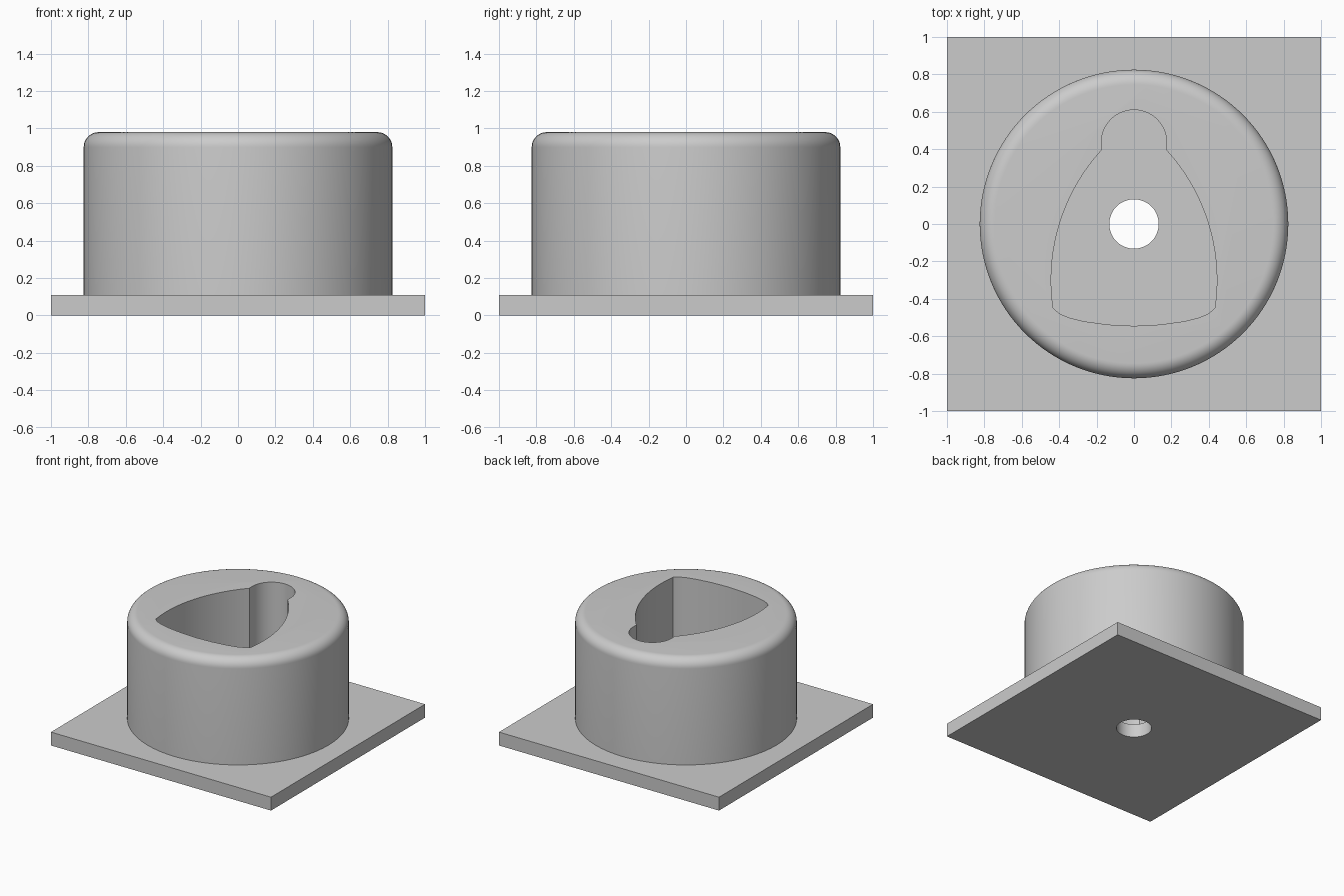
import bpy, bmesh, math

default_cube = bpy.data.objects.get("Cube")
if default_cube:
    bpy.data.objects.remove(default_cube, do_unlink=True)

PLATE_TOP = 0.11
BODY_TOP = 0.98
BODY_RADIUS = 0.825
FILLET = 0.08
SEGMENTS = 128

grey = bpy.data.materials.new("plain grey")
grey.use_nodes = True
colour = (0.6, 0.6, 0.6, 1)
grey.diffuse_color = colour
grey.node_tree.nodes["Principled BSDF"].inputs["Base Color"].default_value = colour


def circle(radius, count=SEGMENTS):
    return [(radius * math.cos(2 * math.pi * i / count),
             radius * math.sin(2 * math.pi * i / count)) for i in range(count)]


def prism(name, outline, bottom, top):
    """Solid made by extruding a closed outline upwards."""
    bm = bmesh.new()
    base = bm.faces.new([bm.verts.new((x, y, bottom)) for x, y in outline])
    side = bmesh.ops.extrude_face_region(bm, geom=[base])["geom"]
    moved = [v for v in side if isinstance(v, bmesh.types.BMVert)]
    bmesh.ops.translate(bm, verts=moved, vec=(0, 0, top - bottom))
    bmesh.ops.recalc_face_normals(bm, faces=bm.faces)
    mesh = bpy.data.meshes.new(name)
    bm.to_mesh(mesh)
    bm.free()
    obj = bpy.data.objects.new(name, mesh)
    bpy.context.collection.objects.link(obj)
    mesh.materials.append(grey)
    return obj


def activate(obj):
    bpy.ops.object.select_all(action='DESELECT')
    obj.select_set(True)
    bpy.context.view_layer.objects.active = obj


def combine(target, other, operation):
    """Apply a boolean and discard the helper."""
    mod = target.modifiers.new(operation.title(), 'BOOLEAN')
    mod.operation = operation
    mod.solver = 'EXACT'
    mod.object = other
    activate(target)
    bpy.ops.object.modifier_apply(modifier=mod.name)
    bpy.data.objects.remove(other, do_unlink=True)


# Square base plate
block = prism("mould_block", [(-1, -1), (1, -1), (1, 1), (-1, 1)], 0, PLATE_TOP)

# Round body with a rounded top rim
body = prism("body", circle(BODY_RADIUS), PLATE_TOP / 2, BODY_TOP)
bm = bmesh.new()
bm.from_mesh(body.data)
rim = [e for e in bm.edges if all(v.co.z > BODY_TOP - 0.01 for v in e.verts)]
bmesh.ops.bevel(bm, geom=rim, offset=FILLET, segments=10, profile=0.5, affect='EDGES')
bm.to_mesh(body.data)
bm.free()
combine(block, body, 'UNION')

# Pocket outline, right half from top to bottom: round head, bowed flank, shallow base
neck_y, head_y, head_r = 0.395, 0.435, 0.175
half = [(head_r * math.sin(a), head_y + head_r * math.cos(a))
        for a in (math.pi / 2 * i / 16 for i in range(17))]
flank_r, flank_x, flank_y = 1.03, -0.587, -0.3
start = math.asin((neck_y - flank_y) / flank_r)
end = math.asin((-0.45 - flank_y) / flank_r)
for i in range(25):
    a = start + (end - start) * i / 24
    half.append((flank_x + flank_r * math.cos(a), flank_y + flank_r * math.sin(a)))
half += [(0.40, -0.478), (0.35, -0.5), (0.27, -0.52), (0.14, -0.538), (0, -0.545)]
outline = half + [(-x, y) for x, y in reversed(half[1:-1])]
combine(block, prism("pocket", outline, PLATE_TOP, BODY_TOP + 0.1), 'DIFFERENCE')

# Round hole through the pocket floor
combine(block, prism("hole", circle(0.132, 64), -0.1, PLATE_TOP + 0.1), 'DIFFERENCE')

activate(block)
bpy.ops.object.shade_smooth_by_angle(angle=math.radians(30))
